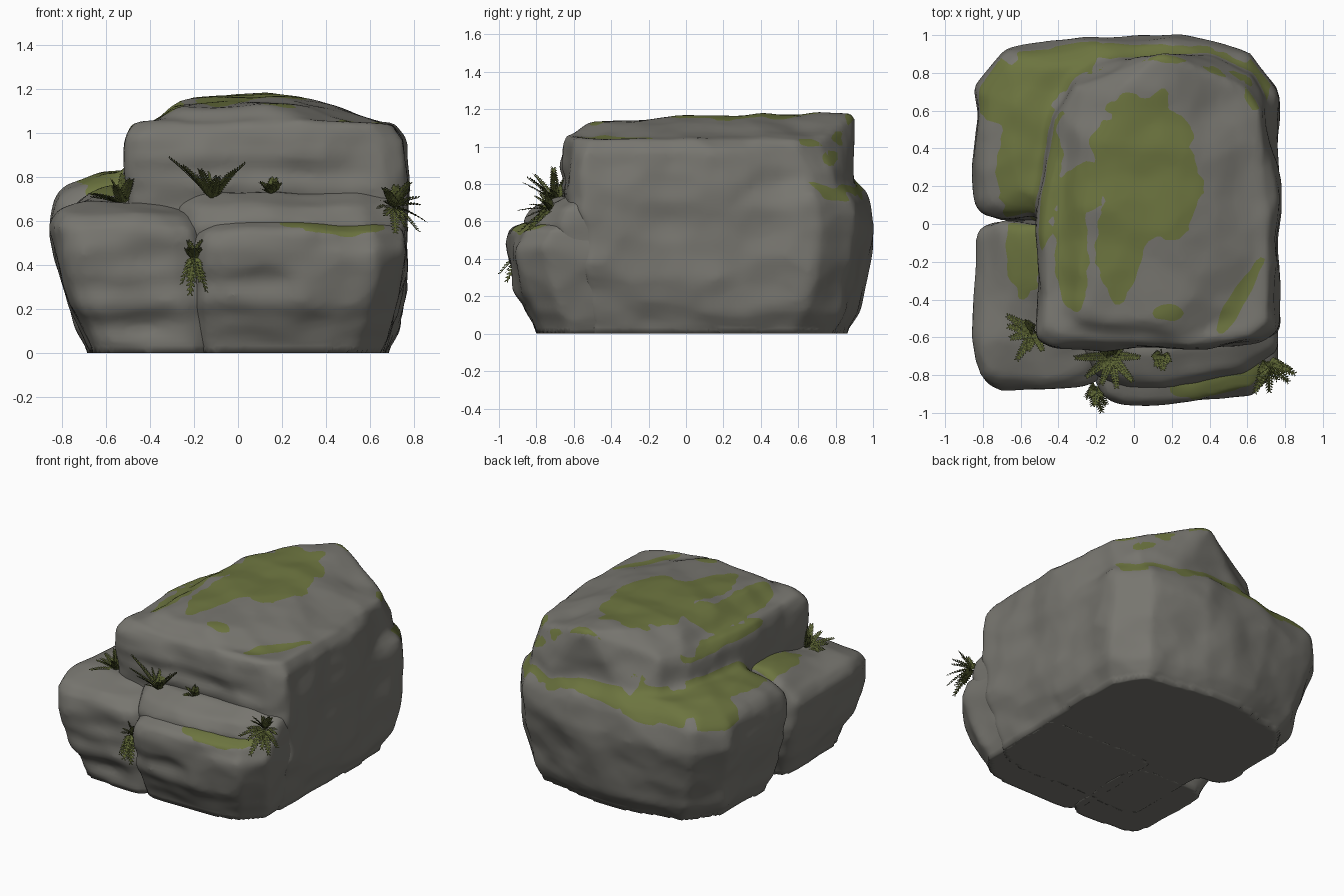
import bpy, bmesh, math, random
from mathutils import Vector, noise

random.seed(4)
cube = bpy.data.objects.get("Cube")
if cube:
    bpy.data.objects.remove(cube, do_unlink=True)


def material(name, r, g, b):
    m = bpy.data.materials.new(name)
    m.use_nodes = True
    m.diffuse_color = (r, g, b, 1)
    bsdf = m.node_tree.nodes["Principled BSDF"]
    bsdf.inputs["Base Color"].default_value = (r, g, b, 1)
    bsdf.inputs["Roughness"].default_value = 0.9
    return m


STONE = material("grey stone", 0.185, 0.18, 0.16)
MOSS = material("moss green", 0.15, 0.175, 0.05)
LEAF = material("fern green", 0.12, 0.145, 0.038)
DARK_LEAF = material("dark fern green", 0.08, 0.095, 0.025)


def hull(bm, levels, front_left, front_right, back):
    """Convex block from stacked rectangles (z, x0, x1, y0, y1) with rounded corners."""
    verts = []
    for z, x0, x1, y0, y1 in levels:
        for x, y, sx, sy, (cx, cy) in ((x0, y0, 1, 1, front_left),
                                       (x1, y0, -1, 1, front_right),
                                       (x0, y1, 1, -1, back),
                                       (x1, y1, -1, -1, back)):
            for u, w in ((1, 0), (0.29, 0.29), (0, 1)):
                verts.append(bm.verts.new((x + sx * cx * u, y + sy * cy * w, z)))
    res = bmesh.ops.convex_hull(bm, input=verts)
    spare = {v for v in res["geom_interior"] + res["geom_unused"]
             if isinstance(v, bmesh.types.BMVert)}
    bmesh.ops.delete(bm, geom=list(spare), context="VERTS")


def bake(obj, *mods):
    """Apply a chain of (type, settings) modifiers."""
    for kind, settings in mods:
        mod = obj.modifiers.new(kind.lower(), kind)
        for key, value in settings.items():
            setattr(mod, key, value)
    graph = bpy.context.evaluated_depsgraph_get()
    mesh = bpy.data.meshes.new_from_object(obj.evaluated_get(graph))
    obj.modifiers.clear()
    obj.data = mesh


def roughen(obj, amount):
    """Broad lumps and scooped chips all round, horizontal strata on the front."""
    normals = [v.normal.copy() for v in obj.data.vertices]
    for v, n in zip(obj.data.vertices, normals):
        p = v.co
        if n.z < -0.8:
            continue
        lumps = noise.noise(p * 2.6) + 0.5 * noise.noise(p * 6)
        chips = noise.voronoi(Vector((p.x, p.y, p.z * 1.5)) * 3.2)[0][0] - 0.5
        strata = noise.noise(Vector((p.x * 2, p.y * 2, p.z * 11)))
        front = max(-n.y, 0)
        v.co = p + n * amount * (0.4 * lumps + 0.7 * chips + 0.6 * strata * front)
        v.co.z = max(v.co.z, 0)


def moss_value(v, patches):
    """Positive where moss grows: ragged ellipses on upward faces."""
    p = v.co
    best = -1
    for cx, cy, rx, ry, slope in patches:
        dx, dy = p.x - cx, p.y - cy - slope * (p.x - cx)
        best = max(best, 1 - math.hypot(dx / rx, dy / ry))
    ragged = 0.25 * noise.noise(p * 7) + 0.2 * noise.noise(p * 17)
    return min(best + ragged, 3 * (v.normal.z - 0.4))


def paint_moss(obj, patches):
    """Cut the mesh along the moss border and colour the inside."""
    bm = bmesh.new()
    bm.from_mesh(obj.data)
    value = {v: moss_value(v, patches) for v in bm.verts}
    border = []
    for e in list(bm.edges):
        a, b = e.verts
        if value[a] * value[b] < 0:
            t = min(max(value[a] / (value[a] - value[b]), 0.05), 0.95)
            border.append(bmesh.utils.edge_split(e, a, t)[1])
    bmesh.ops.connect_verts(bm, verts=border)
    for f in bm.faces:
        f.material_index = int(sum(value.get(v, 0) for v in f.verts) > 0)
    bm.to_mesh(obj.data)
    bm.free()


def rock(name, blocks, patches=(), amount=0.045, ratio=0.06):
    bm = bmesh.new()
    for block in blocks:
        hull(bm, *block)
    mesh = bpy.data.meshes.new(name)
    bm.to_mesh(mesh)
    bm.free()
    obj = bpy.data.objects.new(name, mesh)
    bpy.context.collection.objects.link(obj)
    voxel = ("REMESH", {"mode": "VOXEL", "voxel_size": 0.022})
    bake(obj, voxel, ("SMOOTH", {"factor": 0.5, "iterations": 3}))
    roughen(obj, amount)
    # Collapse to broad facets, then soften their edges
    bake(obj, ("DECIMATE", {"ratio": ratio}), voxel,
         ("SMOOTH", {"factor": 0.5, "iterations": 2}))
    for v in obj.data.vertices:
        if v.co.z < 0.02:
            v.co.z = 0
    obj.data.materials.clear()
    obj.data.materials.append(STONE)
    obj.data.materials.append(MOSS)
    if patches:
        paint_moss(obj, patches)
    for f in obj.data.polygons:
        f.use_smooth = True


# Main boulder: wide base, tall crag and domed cap merged into one
base = ([(0, -0.66, 0.68, 0.05, 0.85), (0.12, -0.74, 0.73, 0.03, 0.92),
         (0.55, -0.84, 0.77, 0.02, 1.0), (0.7, -0.83, 0.77, 0.03, 0.98),
         (0.76, -0.79, 0.75, 0.07, 0.95), (0.82, -0.62, 0.7, 0.15, 0.9)],
        (0.1, 0.08), (0.08, 0.08), (0.55, 0.28))
crag = ([(0, -0.5, 0.68, -0.6, 0.7), (0.3, -0.5, 0.76, -0.63, 0.8),
         (0.75, -0.5, 0.77, -0.65, 0.85), (0.97, -0.5, 0.75, -0.65, 0.74),
         (1.04, -0.47, 0.7, -0.61, 0.65)],
        (0.3, 0.06), (0.35, 0.1), (0.3, 0.6))
cap = ([(0.75, -0.4, 0.7, -0.5, 0.88), (1.03, -0.39, 0.68, -0.57, 0.78),
        (1.12, -0.3, 0.43, -0.53, 0.7), (1.14, -0.2, 0.35, -0.3, 0.69),
        (1.175, -0.14, 0.14, 0.5, 0.67)], (0.2, 0.12), (0.35, 0.4), (0.25, 0.2))
rock("main_boulder", [base, crag, cap],
     [(-0.56, 0.42, 0.17, 0.6, 0), (-0.7, 0.7, 0.16, 0.18, 0),
      (-0.42, 0.82, 0.28, 0.14, 0.35), (0.05, 0.91, 0.42, 0.05, -0.04),
      (0.45, 0.85, 0.2, 0.06, -0.35), (0.65, 0.74, 0.07, 0.15, 0),
      (0.05, 0.32, 0.27, 0.38, 0), (0.21, 0.12, 0.12, 0.2, 0),
      (-0.08, -0.1, 0.13, 0.29, 0), (-0.33, -0.1, 0.09, 0.38, 0),
      (-0.25, 0.2, 0.1, 0.14, 0), (0.17, -0.47, 0.1, 0.04, 0),
      (0.55, -0.4, 0.14, 0.08, 1.5)])

# Front left boulder, rising to a mossy shoulder beside the crag
boulder = ([(0, -0.67, -0.1, -0.78, -0.1), (0.3, -0.8, -0.13, -0.85, 0),
            (0.57, -0.85, -0.17, -0.87, 0.02), (0.64, -0.81, -0.22, -0.83, 0),
            (0.68, -0.7, -0.3, -0.64, -0.05)], (0.12, 0.14), (0.14, 0.12), (0.1, 0.08))
shoulder = ([(0.5, -0.8, -0.3, -0.6, 0.03), (0.67, -0.76, -0.3, -0.55, 0.02),
             (0.76, -0.6, -0.3, -0.25, 0)], (0.15, 0.2), (0.1, 0.1), (0.08, 0.05))
rock("front_left_boulder", [boulder, shoulder], [(-0.57, -0.1, 0.1, 0.28, 0)])

# Stepped ledges at the front
rock("lower_ledge", [
    ([(0, -0.18, 0.67, -0.81, 0), (0.2, -0.2, 0.73, -0.9, 0),
      (0.46, -0.21, 0.76, -0.96, 0), (0.55, -0.19, 0.75, -0.93, 0),
      (0.59, -0.12, 0.73, -0.84, 0)], (0.15, 0.14), (0.45, 0.2), (0.05, 0.05))],
     [(0.43, -0.82, 0.25, 0.1, 0.2)])
rock("upper_ledge", [
    ([(0.4, -0.26, 0.75, -0.8, -0.3), (0.58, -0.28, 0.76, -0.86, -0.3),
      (0.67, -0.28, 0.75, -0.82, -0.3), (0.73, -0.25, 0.72, -0.68, -0.3)],
     (0.26, 0.18), (0.6, 0.18), (0.05, 0.05))], amount=0.035, ratio=0.09)


def frond(bm, root, out, length, droop):
    """Arching stem with pairs of pointed leaflets shrinking to the tip."""
    side = out.cross(Vector((0.1, 0.2, 1))).normalized()
    lift = side.cross(out).normalized()
    pairs = max(6, int(length / 0.016))

    def at(t):
        return root + out * length * t - Vector((0, 0, droop * length * t * t))

    for i in range(pairs):
        t = (i + 1) / pairs
        p, along = at(t), (at(t + 0.05) - at(t)).normalized()
        size = 0.032 * (1.15 - t) ** 0.4
        for s in (1, -1):
            tip = p + side * s * size + along * size * 0.7 + lift * size * 0.3
            mid = (p + tip) / 2
            wide = along * size * 0.38
            f = bm.faces.new([bm.verts.new(c) for c in
                              (p, mid - wide, tip, mid + wide)])
            f.material_index = int((i + (s > 0)) % 2)
        q = at(t - 1 / pairs)
        stem = side * 0.006
        f = bm.faces.new([bm.verts.new(c) for c in
                          (q - stem, q + stem, p + stem, p - stem)])
        f.material_index = 1


def fern(name, root, axis, count, length, spread, droop=0.2):
    bm = bmesh.new()
    axis = Vector(axis).normalized()
    u = axis.orthogonal().normalized()
    w = axis.cross(u)
    for i in range(count):
        a = math.tau * (i + random.uniform(-0.3, 0.3)) / count
        s = spread * random.uniform(0.5, 1.2)
        out = (axis + (u * math.cos(a) + w * math.sin(a)) * s).normalized()
        frond(bm, Vector(root), out, length * random.uniform(0.75, 1.1), droop)
    mesh = bpy.data.meshes.new(name)
    bm.to_mesh(mesh)
    bm.free()
    mesh.materials.append(LEAF)
    mesh.materials.append(DARK_LEAF)
    bpy.context.collection.objects.link(bpy.data.objects.new(name, mesh))


# Ferns rooted in the cracks
fern("left_fern", (-0.53, -0.57, 0.67), (-0.3, -0.1, 0.6), 9, 0.18, 1)
fern("middle_fern", (-0.12, -0.7, 0.7), (0, -0.1, 0.8), 9, 0.27, 1, 0.1)
fern("small_fern", (0.15, -0.69, 0.72), (0, -0.3, 0.6), 6, 0.1, 0.7)
fern("right_fern", (0.71, -0.73, 0.66), (0.15, -0.4, 0.25), 14, 0.16, 1.5)
fern("hanging_fern_top", (-0.2, -0.86, 0.42), (0, -0.5, 0.8), 5, 0.12, 0.5)
fern("hanging_fern_tips", (-0.2, -0.87, 0.44), (0, -0.5, -0.8), 5, 0.15, 0.45)
